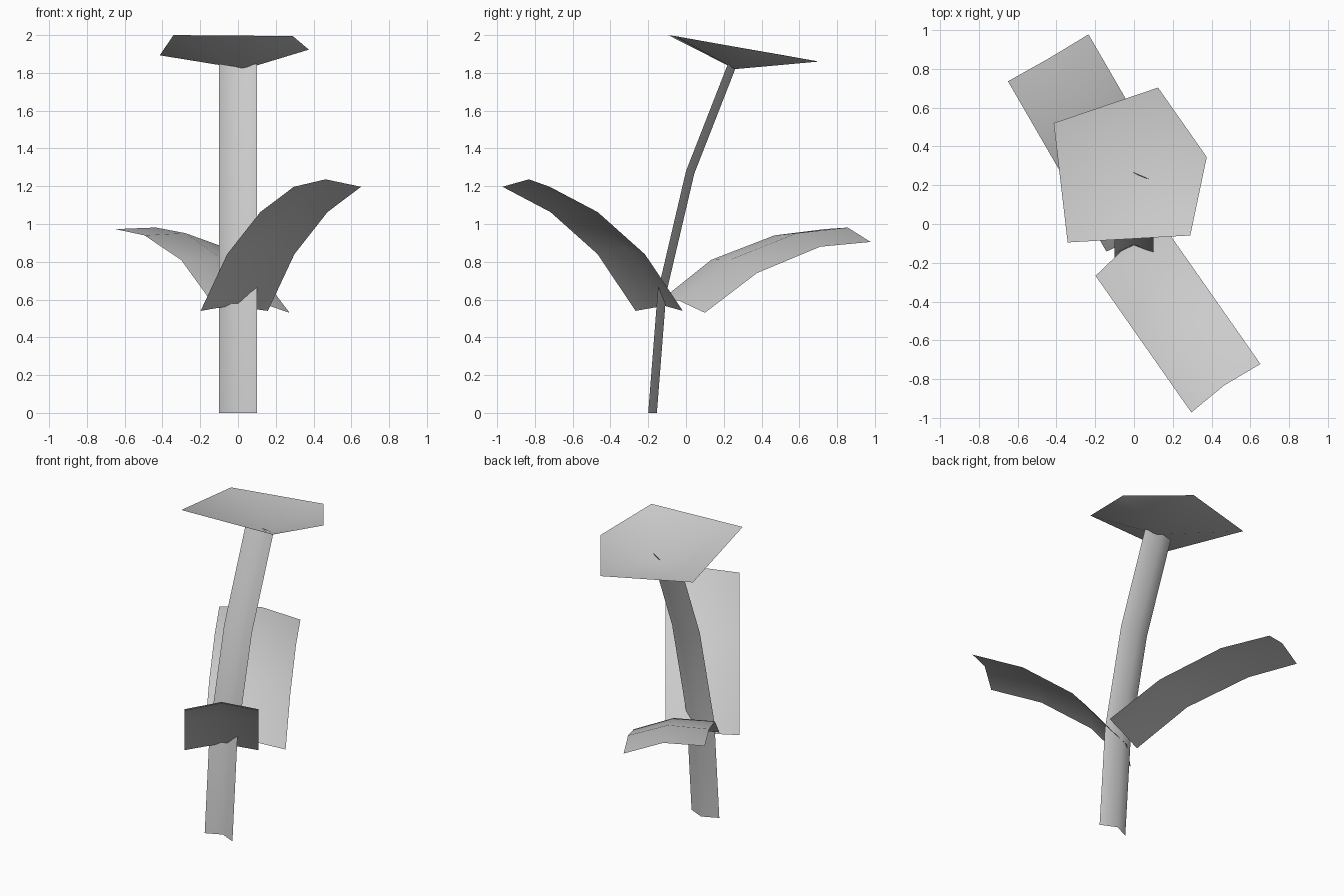
import bpy
from mathutils import Vector

cube = bpy.data.objects.get("Cube")
if cube:
    bpy.data.objects.remove(cube)

grey = bpy.data.materials.new("light_grey")
grey.use_nodes = True
GREY = (0.6, 0.6, 0.6, 1)
grey.diffuse_color = GREY
grey.node_tree.nodes["Principled BSDF"].inputs["Base Color"].default_value = GREY


def add_sheet(name, verts, faces):
    """Make a thin smooth-shaded sheet."""
    mesh = bpy.data.meshes.new(name)
    mesh.from_pydata(verts, [], faces)
    mesh.materials.append(grey)
    mesh.shade_smooth()
    obj = bpy.data.objects.new(name, mesh)
    bpy.context.collection.objects.link(obj)
    return obj


def folded_strip(name, left, right, fold):
    """Strip between two edges, with a middle crease raised along its normal."""
    left, right = [Vector(p) for p in left], [Vector(p) for p in right]
    mids = [(a + b) / 2 for a, b in zip(left, right)]
    last = len(mids) - 1
    verts = []
    for i, mid in enumerate(mids):
        along = mids[min(i + 1, last)] - mids[max(i - 1, 0)]
        normal = along.cross(right[i] - left[i]).normalized()
        verts += [left[i], mid + normal * fold, right[i]]
    faces = [(3 * i + k, 3 * i + k + 1, 3 * i + k + 4, 3 * i + k + 3)
             for i in range(last) for k in range(2)]
    return add_sheet(name, verts, faces)


# Stem: bent strip creased towards the back, standing flat on the ground
path = [(-0.2, 0), (-0.15, 0.64), (0, 1.28), (0.222, 1.848)]
stem = folded_strip("stem",
                    [(-0.1, y, z) for y, z in path],
                    [(0.1, y, z) for y, z in path], 0.046)
for i in range(3):
    stem.data.vertices[i].co.z = 0


def leaf(name, base_left, base_right, direction, reach, left_z, right_z):
    """Arching leaf, creased upwards, running out along a flat direction."""
    def edge(base, heights):
        return [(base[0] + direction[0] * s, base[1] + direction[1] * s, z)
                for s, z in zip(reach, heights)]
    return folded_strip(name, edge(base_left, left_z), edge(base_right, right_z), 0.043)


# Leaves: a tall one to the front left, a lower one to the back right
front_z = (0.54, 0.84, 1.063, 1.197)
leaf("front_leaf", (-0.198, -0.267), (0.158, -0.017), (0.574, -0.819),
     (0, 0.245, 0.55, 0.86), front_z, front_z)
leaf("back_leaf", (0.273, 0.1), (-0.142, -0.142), (-0.505, 0.873),
     (0, 0.315, 0.7, 1.005), (0.53, 0.74, 0.88, 0.905), (0.59, 0.81, 0.94, 0.973))

# Flower: shallow open five-sided cup on top of the stem
rim = [(-0.414, 0.52, 1.893), (-0.342, -0.095, 2.0), (0.29, -0.059, 1.995),
       (0.375, 0.345, 1.923), (0.124, 0.703, 1.86)]
add_sheet("flower_cup", rim + [(0.035, 0.26, 1.82)],
          [(i, (i + 1) % 5, 5) for i in range(5)])
